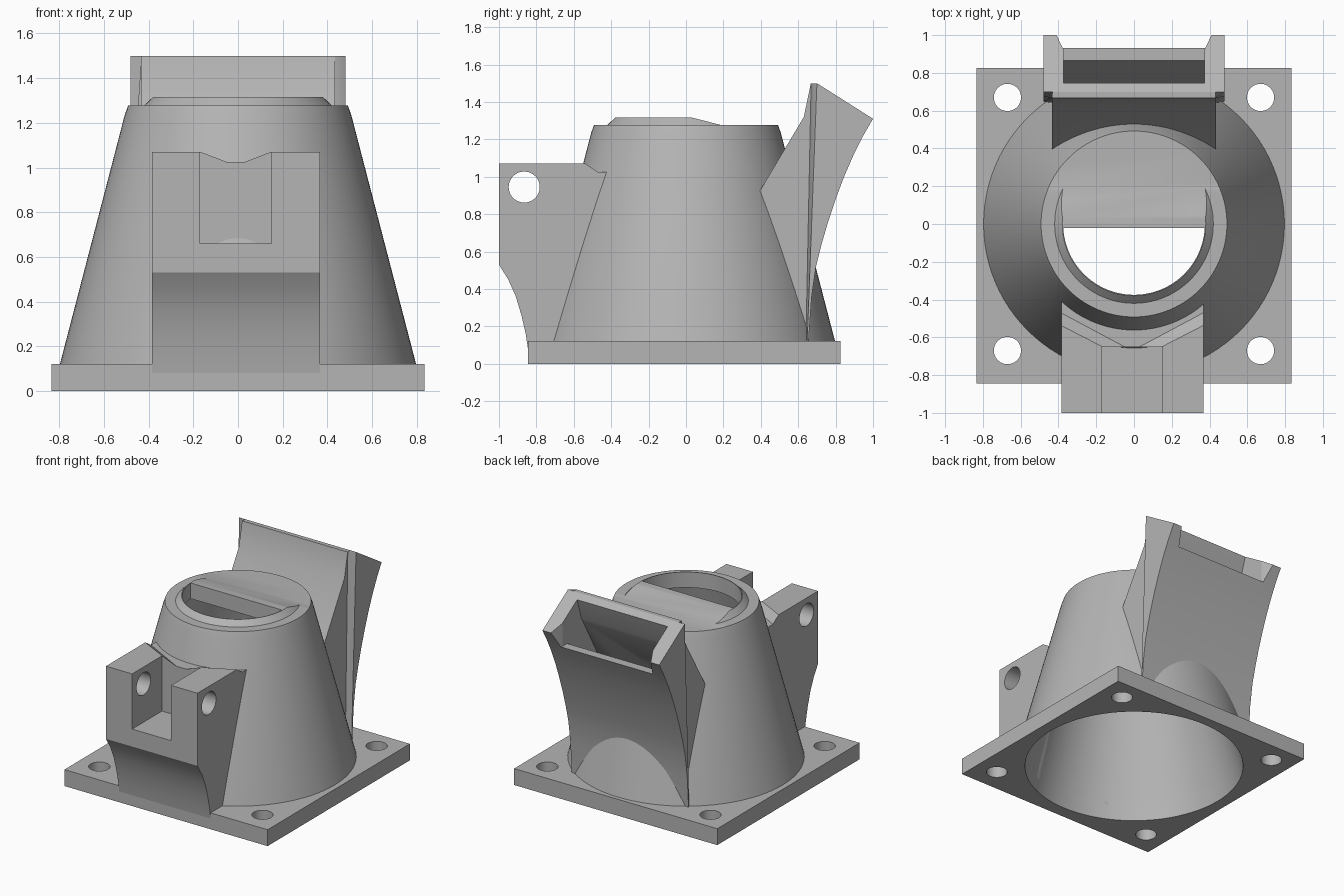
import bpy, bmesh
from math import cos, sin, pi, radians

if "Cube" in bpy.data.objects:
    bpy.data.objects.remove(bpy.data.objects["Cube"], do_unlink=True)

grey = bpy.data.materials.new("plain grey")
grey.use_nodes = True
COLOUR = (0.46, 0.46, 0.46, 1)
grey.diffuse_color = COLOUR
grey.node_tree.nodes["Principled BSDF"].inputs["Base Color"].default_value = COLOUR
SIDES = 96


def loft(name, sections):
    """Solid joining equal-length rings of points, capped at both ends."""
    bm = bmesh.new()
    rings = [[bm.verts.new(p) for p in s] for s in sections]
    for a, b in zip(rings, rings[1:]):
        for i in range(len(a)):
            j = (i + 1) % len(a)
            bm.faces.new((a[i], a[j], b[j], b[i]))
    bm.faces.new(rings[0])
    bm.faces.new(rings[-1])
    bmesh.ops.recalc_face_normals(bm, faces=bm.faces)
    mesh = bpy.data.meshes.new(name)
    bm.to_mesh(mesh)
    bm.free()
    mesh.materials.append(grey)
    ob = bpy.data.objects.new(name, mesh)
    bpy.context.collection.objects.link(ob)
    return ob


def side_prism(name, profile, x0, x1):
    return loft(name, [[(x, y, z) for y, z in profile] for x in (x0, x1)])


def upright_prism(name, outline, z0, z1):
    return loft(name, [[(x, y, z) for x, y in outline] for z in (z0, z1)])


def circle(r, cx=0, cy=0, n=SIDES):
    return [(cx + r * cos(2 * pi * i / n), cy + r * sin(2 * pi * i / n)) for i in range(n)]


def turned(name, profile):
    return loft(name, [[(x, y, z) for x, y in circle(r)] for r, z in profile])


def cut(ob, *cutters):
    for c in cutters:
        c.hide_render = True
        m = ob.modifiers.new("cut", 'BOOLEAN')
        m.operation, m.solver, m.object = 'DIFFERENCE', 'EXACT', c


# Cutters: tapered bore, half-round top opening, feed passage
bore = turned("bore_cutter", [(0.762, -0.05), (0.72, 0.13), (0.43, 1.2)])
arc = [(0.375 * cos(a), 0.375 * sin(a)) for a in
       [pi + 0.053 + (pi - 0.106) * i / 48 for i in range(49)]]
opening = upright_prism("opening_cutter", arc, 1.1, 1.4)
passage = side_prism("passage_cutter", [
    (0.80, 1.6), (0.745, 1.465), (0.70, 1.32), (0.46, 0.9), (0.40, 0.85), (0.40, 0.4),
    (0.60, 0.42), (0.63, 0.6), (0.70, 0.85), (0.79, 1.05), (0.87, 1.2), (1.05, 1.55)],
    -0.372, 0.372)

# Base plate with four bolt holes
plate = upright_prism("base_plate", [(-0.835, -0.845), (0.835, -0.845),
                                     (0.835, 0.825), (-0.835, 0.825)], 0, 0.122)
bolts = [upright_prism("bolt_hole_cutter", circle(0.072, x, y, 48), -0.1, 0.3)
         for x in (-0.67, 0.67) for y in (-0.67, 0.67)]
cut(plate, bore, *bolts)

# Cone shell with raised lip, ramping down to a flat rear cover
cone = turned("cone_shell", [(0.797, 0.12), (0.507, 1.235), (0.492, 1.277),
                             (0.42, 1.277), (0.38, 1.316)])
ramp = side_prism("ramp_cutter", [(0.03, 1.317), (0.19, 1.276), (0.6, 1.276), (0.6, 1.5),
                                  (0.03, 1.5)], -0.6, 0.6)
cut(cone, ramp, bore, opening, passage)

# Hinge bracket with slot, pin hole and bevelled relief beside the cone
bracket = side_prism("hinge_bracket", [
    (-1, 1.07), (-0.40, 1.07), (-0.40, 1.0), (-0.66, 0.08), (-0.845, 0.08), (-0.857, 0.16),
    (-0.88, 0.26), (-0.91, 0.36), (-0.95, 0.45), (-1, 0.53)], -0.385, 0.367)
slot = side_prism("slot_cutter", [(-1.1, 0.66), (-0.65, 0.66), (-0.65, 1.2), (-1.1, 1.2)],
                  -0.17, 0.15)
pin = loft("pin_hole_cutter", [[(x, y, z) for y, z in circle(0.083, -0.865, 0.945, 48)]
                               for x in (-0.6, 0.6)])
relief = loft("relief_cutter", [
    [(-0.5, -0.2, z), (-0.5, -0.48 + s, z), (-w, -0.65, z), (w - 0.02, -0.65, z),
     (0.48, -0.48 + s, z), (0.48, -0.2, z)]
    for z, w, s in ((1.025, 0.05, 0.07), (1.071, 0.17, 0), (1.2, 0.17, 0))])
cut(bracket, slot, pin, relief, bore)

# Feed chute: flared rear duct with curved back
back = [(1, 1.31), (0.945, 1.215), (0.895, 1.115), (0.845, 1), (0.80, 0.88), (0.76, 0.76),
        (0.725, 0.64), (0.695, 0.52), (0.672, 0.36), (0.655, 0.12)]
outer = [(0.648, 0.12), (0.70, 1.5)] + back
inner = [(0.64, 0.12), (0.668, 1.5), (0.70, 1.5)] + back[:]
outer.insert(1, (0.674, 0.81))
duct = loft("feed_chute", [[(x, y, z) for y, z in pts] for x, pts in (
    (-0.48, outer), (-0.432, inner), (0.432, inner), (0.48, outer))])
notch = upright_prism("notch_cutter", [(-0.41, 1.1), (-0.41, 1), (-0.372, 0.92), (-0.372, 0.85),
                                       (0.372, 0.85), (0.372, 0.92), (0.41, 1), (0.41, 1.1)],
                      1.19, 1.6)
cut(duct, passage, notch, bore)

# Front gusset tying the chute to the cone
gusset = side_prism("chute_gusset", [(0.38, 0.9), (0.63, 1.32), (0.667, 1.498), (0.69, 1.498),
                                     (0.675, 0.9), (0.65, 0.12)], -0.434, 0.434)
cut(gusset, passage, bore)

# Apply the cuts, remove the cutters, smooth the round surfaces
parts = [plate, cone, bracket, duct, gusset]
graph = bpy.context.evaluated_depsgraph_get()
graph.update()
finished = [bpy.data.meshes.new_from_object(p.evaluated_get(graph)) for p in parts]
for p, mesh in zip(parts, finished):
    p.modifiers.clear()
    p.data = mesh
for ob in [o for o in bpy.data.objects if "_cutter" in o.name]:
    bpy.data.objects.remove(ob, do_unlink=True)
bpy.ops.object.select_all(action='DESELECT')
for p in parts:
    p.select_set(True)
bpy.context.view_layer.objects.active = cone
bpy.ops.object.shade_smooth_by_angle(angle=radians(25))
